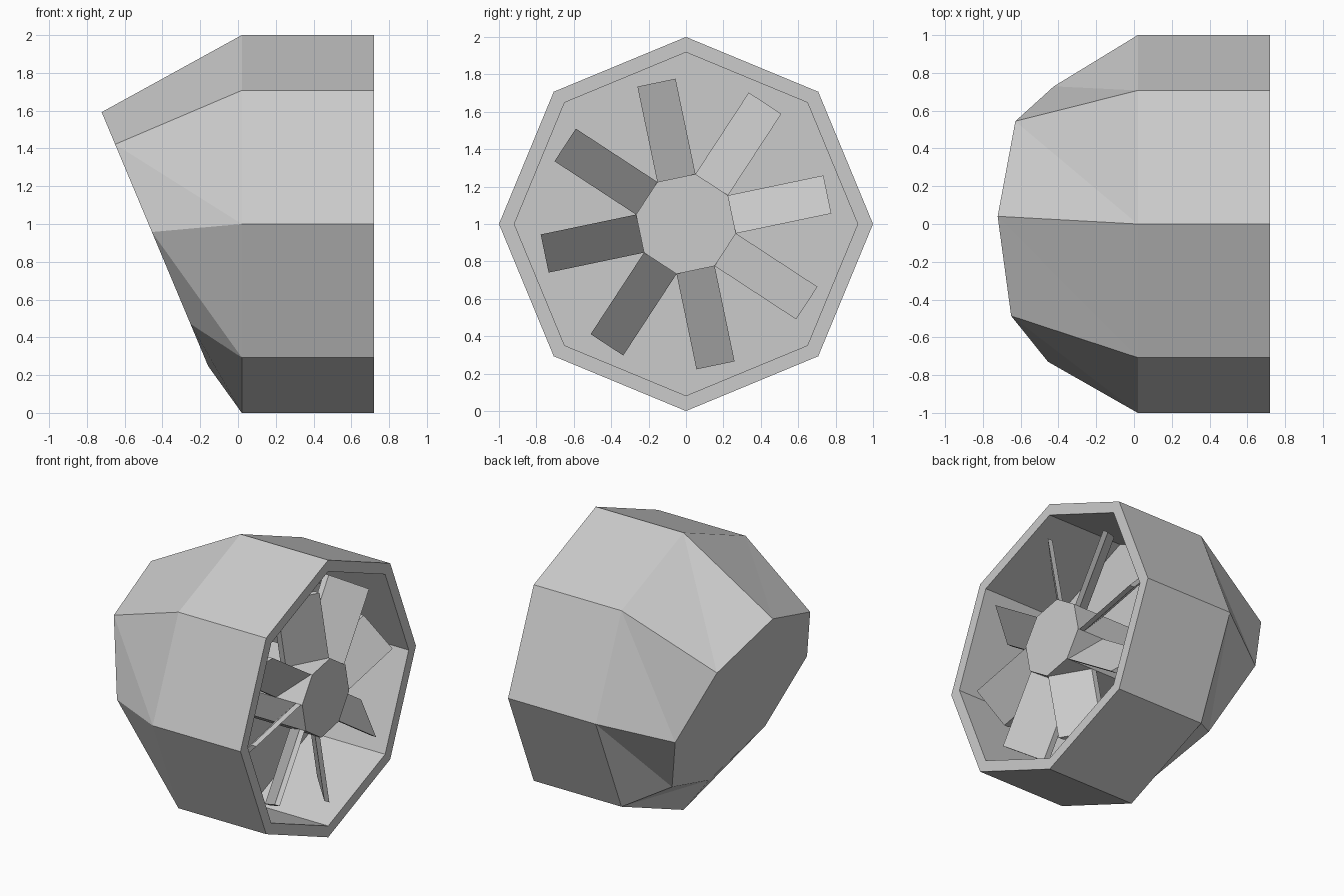
import bpy, bmesh, math
from mathutils import Vector, Matrix

if "Cube" in bpy.data.objects:
    bpy.data.objects.remove(bpy.data.objects["Cube"])

SIDES = 8
AXIS_Z = 1.0


def ring(bm, x, z, radius, start=0.0, tilt=0.0):
    """Octagon of vertices facing along x, rolled by start and leaned by tilt."""
    verts = []
    for i in range(SIDES):
        a = start + i * math.tau / SIDES
        up = radius * math.cos(a)
        verts.append(bm.verts.new((x - up * math.sin(tilt),
                                   -radius * math.sin(a),
                                   z + up * math.cos(tilt))))
    return verts


def bridge(bm, a, b, split=False):
    for i in range(SIDES):
        j = (i + 1) % SIDES
        if split:
            bm.faces.new((a[i], b[i], b[j]))
            bm.faces.new((a[i], b[j], a[j]))
        else:
            bm.faces.new((a[i], b[i], b[j], a[j]))


def finish(bm, name):
    bmesh.ops.recalc_face_normals(bm, faces=bm.faces)
    mesh = bpy.data.meshes.new(name)
    bm.to_mesh(mesh)
    bm.free()
    obj = bpy.data.objects.new(name, mesh)
    bpy.context.collection.objects.link(obj)
    return obj


# Housing: leaning tapered back, straight octagonal barrel, hollow front
bm = bmesh.new()
back = ring(bm, -0.44, 0.92, 0.73, math.radians(-3.2), math.radians(22.75))
shoulder = ring(bm, 0.02, AXIS_Z, 1.0)
rim = ring(bm, 0.72, AXIS_Z, 1.0)
lip = ring(bm, 0.72, AXIS_Z, 0.918)
floor = ring(bm, 0.12, AXIS_Z, 0.918)
bm.faces.new(back)
bridge(bm, back, shoulder, split=True)
bridge(bm, shoulder, rim)
bridge(bm, rim, lip)
bridge(bm, lip, floor)
bm.faces.new(floor)
finish(bm, "housing")

# Fan hub
ROLL = math.radians(10.7)
HUB_R = 0.272
bm = bmesh.new()
hub_back = ring(bm, 0.12, AXIS_Z, HUB_R, -ROLL)
hub_front = ring(bm, 0.70, AXIS_Z, HUB_R, -ROLL)
bridge(bm, hub_back, hub_front)
bm.faces.new(hub_back)
bm.faces.new(hub_front)
finish(bm, "fan_hub")

# Fan blades: one pitched slab, repeated around the hub
half = HUB_R * math.sin(math.pi / SIDES)
root = HUB_R * math.cos(math.pi / SIDES) - 0.01
for k in range(SIDES):
    bm = bmesh.new()
    bmesh.ops.create_cube(bm, size=1.0)
    for v in bm.verts:
        s = v.co.y * 2
        v.co = Vector((0.57 + 0.10 * s + 0.04 * v.co.x,
                       half * s,
                       root if v.co.z < 0 else 0.772))
    spin = -ROLL + (k + 0.5) * math.tau / SIDES
    bm.transform(Matrix.Translation((0, 0, AXIS_Z)) @ Matrix.Rotation(spin, 4, 'X'))
    finish(bm, f"fan_blade_{k + 1}")
